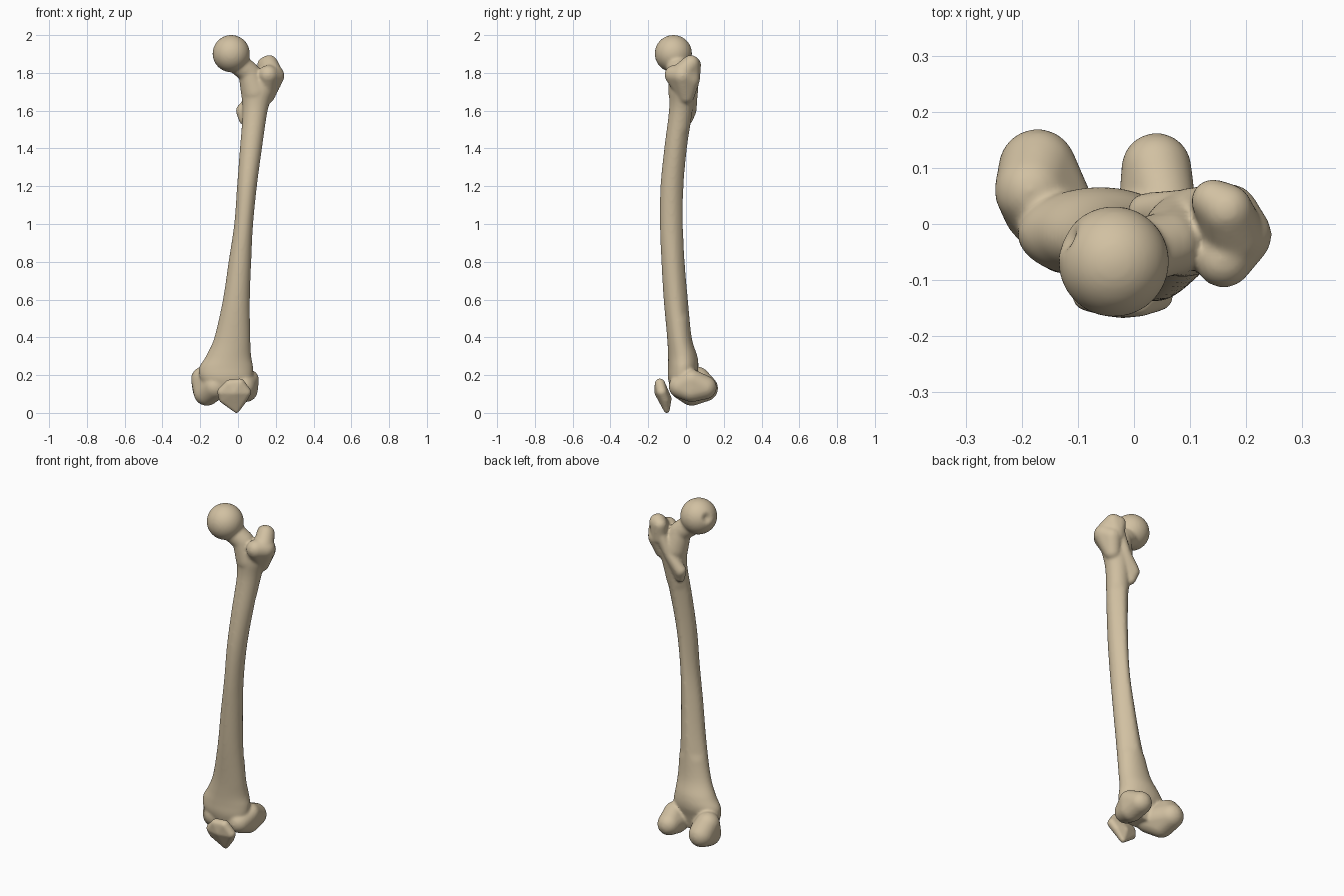
import bpy, bmesh, math
from mathutils import Vector

cube = bpy.data.objects.get("Cube")
if cube:
    bpy.data.objects.remove(cube, do_unlink=True)

bone = bpy.data.materials.new("bone tan")
bone.use_nodes = True
colour = (0.64, 0.53, 0.36, 1)
bone.diffuse_color = colour
bsdf = next(n for n in bone.node_tree.nodes if n.type == "BSDF_PRINCIPLED")
bsdf.inputs["Base Color"].default_value = colour
bsdf.inputs["Roughness"].default_value = 0.7

# Evenly spread directions shared by all the balls
unit = bmesh.new()
bmesh.ops.create_icosphere(unit, subdivisions=3, radius=1)
directions = [v.co.copy() for v in unit.verts]
unit.free()


def hull(bm, *balls):
    """Solid skin stretched around balls given as (x, y, z, radius)."""
    verts = [bm.verts.new(Vector((x, y, z)) + d * r)
             for x, y, z, r in balls for d in directions]
    bmesh.ops.convex_hull(bm, input=verts)
    loose = [v for v in bm.verts if not v.link_faces]
    bmesh.ops.delete(bm, geom=loose, context="VERTS")


def blend(a, b, c, d, t):
    """Smooth curve from b to c."""
    return 0.5 * (2 * b + (c - a) * t + (2 * a - 5 * b + 4 * c - d) * t * t
                  + (3 * b - a - 3 * c + d) * t ** 3)


def loft(bm, sections, sides=40, steps=6):
    """Closed tube through sections given as (z, x min, x max, y min, y max)."""
    s = [sections[0]] + sections + [sections[-1]]
    dense = [[blend(*p, k / steps) for p in zip(*s[i:i + 4])]
             for i in range(len(sections) - 1) for k in range(steps)]
    dense.append(sections[-1])
    rings = []
    for z, x0, x1, y0, y1 in dense:
        ridge = 0.3 if 0.5 < z < 1.5 else 0.0
        ring = []
        for k in range(sides):
            a = math.tau * k / sides
            narrow = 1 - ridge * max(math.sin(a), 0) ** 2
            ring.append(bm.verts.new(((x0 + x1) / 2 + (x1 - x0) / 2 * math.cos(a) * narrow,
                                      (y0 + y1) / 2 + (y1 - y0) / 2 * math.sin(a), z)))
        rings.append(ring)
    for low, high in zip(rings, rings[1:]):
        for k in range(sides):
            n = (k + 1) % sides
            bm.faces.new((low[k], low[n], high[n], high[k]))
    bm.faces.new(rings[0][::-1])
    bm.faces.new(rings[-1])


def finish(bm, name, voxel, rounds):
    """Fuse the overlapping solids into one smooth skin."""
    bmesh.ops.recalc_face_normals(bm, faces=bm.faces)
    mesh = bpy.data.meshes.new(name)
    bm.to_mesh(mesh)
    bm.free()
    mesh.materials.append(bone)
    obj = bpy.data.objects.new(name, mesh)
    bpy.context.collection.objects.link(obj)
    fuse = obj.modifiers.new("fuse", "REMESH")
    fuse.mode = "VOXEL"
    fuse.voxel_size = voxel
    fuse.use_smooth_shade = True
    soften = obj.modifiers.new("soften", "SMOOTH")
    soften.factor = 0.5
    soften.iterations = rounds


# Thigh bone: bowed shaft flaring at both ends
bm = bmesh.new()
loft(bm, [
    (0.10, -0.15, 0.05, -0.075, 0.03),
    (0.18, -0.20, 0.075, -0.095, 0.05),
    (0.24, -0.205, 0.08, -0.095, 0.065),
    (0.30, -0.17, 0.07, -0.095, 0.06),
    (0.40, -0.125, 0.065, -0.10, 0.03),
    (0.60, -0.08, 0.063, -0.118, 0.01),
    (0.80, -0.05, 0.07, -0.13, -0.007),
    (1.00, -0.02, 0.08, -0.138, -0.016),
    (1.20, -0.005, 0.10, -0.135, -0.013),
    (1.40, 0.01, 0.127, -0.115, 0.005),
    (1.60, 0.025, 0.157, -0.09, 0.035),
    (1.70, 0.015, 0.19, -0.09, 0.05),
    (1.76, 0.02, 0.21, -0.085, 0.04)])

# Inner and outer knuckles of the knee
hull(bm, (-0.172, 0.10, 0.13, 0.07), (-0.165, 0.03, 0.107, 0.07),
     (-0.12, -0.02, 0.14, 0.07), (-0.183, 0.06, 0.18, 0.066))
hull(bm, (0.04, 0.10, 0.135, 0.063), (0.042, 0.03, 0.12, 0.063),
     (0.03, -0.03, 0.14, 0.062), (0.055, 0.03, 0.175, 0.056))

# Neck
hull(bm, (-0.03, -0.06, 1.875, 0.06), (0.06, -0.035, 1.80, 0.058))
hull(bm, (0.06, -0.035, 1.80, 0.058), (0.09, -0.02, 1.70, 0.075))

# Large outer knob with its hooked tip, crest and small inner knob
hull(bm, (0.19, -0.02, 1.785, 0.056), (0.16, -0.062, 1.79, 0.052),
     (0.17, 0.02, 1.76, 0.052), (0.15, 0.0, 1.68, 0.045))
hull(bm, (0.165, 0.025, 1.848, 0.047), (0.14, 0.042, 1.845, 0.038),
     (0.18, -0.02, 1.80, 0.055), (0.15, 0.03, 1.77, 0.045))
hull(bm, (0.14, 0.04, 1.80, 0.032), (0.09, 0.035, 1.69, 0.028))
hull(bm, (0.09, 0.035, 1.69, 0.028), (0.022, 0.022, 1.60, 0.034),
     (0.03, 0.01, 1.55, 0.025))

# Ball of the hip with a small pit
centre = Vector((-0.036, -0.067, 1.902))
pit = centre + Vector((-0.85, 0.42, 0.25)).normalized() * 0.098
ball = bmesh.ops.create_icosphere(bm, subdivisions=5, radius=0.0985)["verts"]
for v in ball:
    v.co += centre
    near = 1 - (v.co - pit).length / 0.032
    if near > 0:
        v.co += (centre - pit).normalized() * 0.02 * near
finish(bm, "thigh_bone", 0.007, 10)

# Kneecap: tilted shield with a pointed lower end
bm = bmesh.new()
hull(bm, (-0.045, -0.138, 0.15, 0.027), (0.01, -0.138, 0.155, 0.027),
     (0.043, -0.128, 0.11, 0.027), (-0.083, -0.128, 0.11, 0.027),
     (-0.078, -0.115, 0.075, 0.024), (0.025, -0.112, 0.072, 0.024),
     (-0.02, -0.14, 0.11, 0.028), (-0.02, -0.10, 0.075, 0.024),
     (-0.008, -0.102, 0.015, 0.016))
finish(bm, "kneecap", 0.006, 4)
